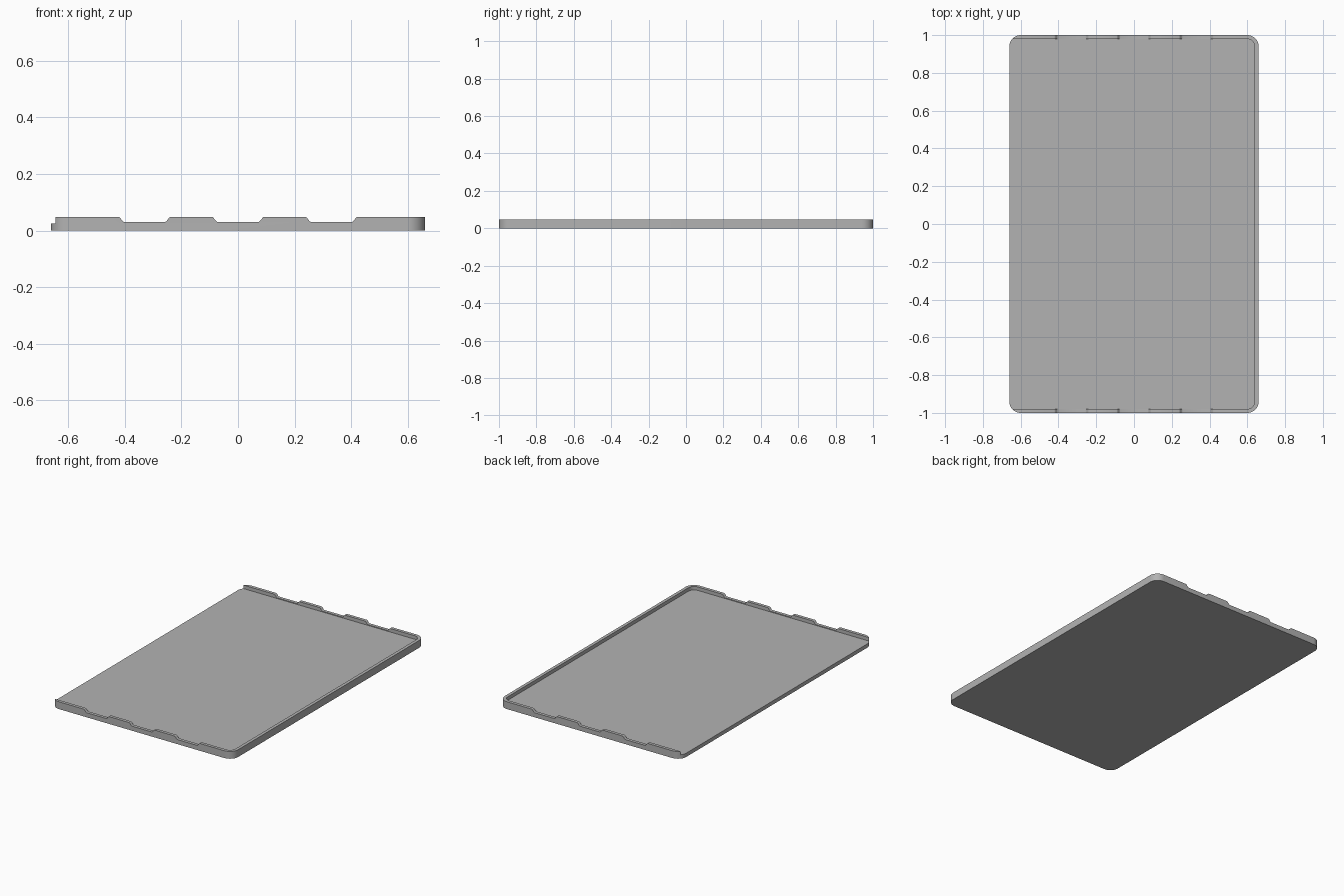
import bpy, bmesh, math

if "Cube" in bpy.data.objects:
    bpy.data.objects.remove(bpy.data.objects["Cube"])

HX, HY = 0.66, 1.0               # half width and half length
H, FLOOR, NOTCH = 0.048, 0.025, 0.030
WALL, R = 0.021, 0.06

grey = bpy.data.materials.new("light grey")
grey.diffuse_color = (0.45, 0.45, 0.45, 1)
grey.use_nodes = True
grey.node_tree.nodes["Principled BSDF"].inputs["Base Color"].default_value = grey.diffuse_color


def rounded(x0, x1, y, r_left, r_right, n=10):
    """Counter-clockwise rectangle with rounded left and right corners."""
    pts = []
    for cx, cy, r, a in ((x1 - r_right, y - r_right, r_right, 0),
                         (x0 + r_left, y - r_left, r_left, 90),
                         (x0 + r_left, r_left - y, r_left, 180),
                         (x1 - r_right, r_right - y, r_right, 270)):
        steps = n if r else 0
        for i in range(steps + 1):
            t = math.radians(a + 90 * i / max(steps, 1))
            pts.append((cx + r * math.cos(t), cy + r * math.sin(t)))
    return pts


def prism(name, pts, lo, hi, along_y=False):
    """Extrude a 2D outline along z, or along y for x-z outlines."""
    place = (lambda p, d: (p[0], d, p[1])) if along_y else (lambda p, d: (p[0], p[1], d))
    bm = bmesh.new()
    face = bm.faces.new([bm.verts.new(place(p, lo)) for p in pts])
    new = bmesh.ops.extrude_face_region(bm, geom=[face])["geom"]
    shift = (0, hi - lo, 0) if along_y else (0, 0, hi - lo)
    bmesh.ops.translate(bm, vec=shift, verts=[v for v in new if isinstance(v, bmesh.types.BMVert)])
    bmesh.ops.recalc_face_normals(bm, faces=bm.faces[:])
    mesh = bpy.data.meshes.new(name)
    bm.to_mesh(mesh)
    bm.free()
    obj = bpy.data.objects.new(name, mesh)
    bpy.context.collection.objects.link(obj)
    mesh.materials.append(grey)
    return obj


# Tray body
tray = prism("tray", rounded(-HX, HX, HY, R, R), 0, H)

# Inner recess, open on the left side
cutters = [prism("recess_cutter",
                 rounded(-HX - 0.1, HX - WALL, HY - WALL, 0, R - WALL), FLOOR, H + 0.1)]

# Shallow finger notches with softly curved ends in the two short walls
depth, slope = H - NOTCH, 0.020
for i, cx in enumerate((-0.33, 0, 0.33)):
    end = [(0.092 - slope * (1 - math.cos(t)), H - depth * math.sin(t))
           for t in (math.radians(90 * k / 6) for k in range(7))]
    end = [(0.092, H + 0.05)] + [(0.092 - slope * k / 6,
           H - depth * (k / 6) ** 2 * (3 - 2 * k / 6)) for k in range(7)]
    pts = [(cx + x, z) for x, z in end] + [(cx - x, z) for x, z in reversed(end)]
    cutters.append(prism(f"notch_cutter_{i}", pts, -HY - 0.1, HY + 0.1, True))

# Apply the cuts, then remove the cutters
bpy.context.view_layer.objects.active = tray
tray.select_set(True)
for c in cutters:
    mod = tray.modifiers.new("cut", "BOOLEAN")
    mod.operation, mod.solver, mod.object = "DIFFERENCE", "EXACT", c
    bpy.ops.object.modifier_apply(modifier=mod.name)
    bpy.data.objects.remove(c)

bpy.ops.object.select_all(action="DESELECT")
tray.select_set(True)
bpy.ops.object.shade_smooth_by_angle(angle=math.radians(30))
